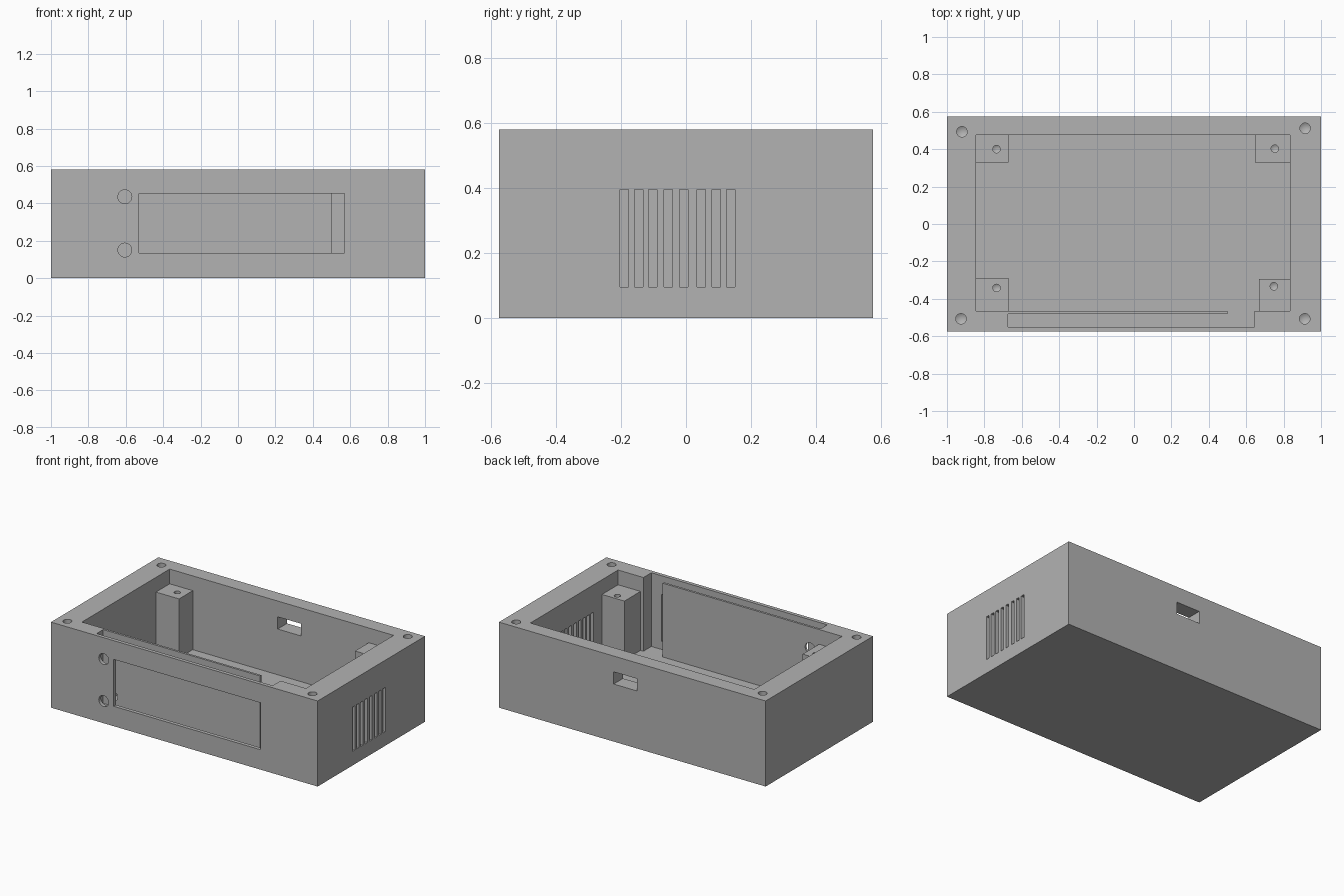
import bpy
import bmesh
from math import radians
from mathutils import Matrix, Vector

old = bpy.data.objects.get("Cube")
if old:
    bpy.data.objects.remove(old, do_unlink=True)

W, D, H = 1.0, 0.575, 0.58      # half width, half depth, height
FLOOR, POST_TOP = 0.08, 0.48

grey = bpy.data.materials.new("grey_plastic")
grey.use_nodes = True
grey.diffuse_color = (0.45, 0.45, 0.45, 1)
grey.node_tree.nodes["Principled BSDF"].inputs["Base Color"].default_value = grey.diffuse_color


def finish(name, bm):
    bmesh.ops.recalc_face_normals(bm, faces=bm.faces)
    mesh = bpy.data.meshes.new(name)
    bm.to_mesh(mesh)
    bm.free()
    mesh.materials.append(grey)
    obj = bpy.data.objects.new(name, mesh)
    bpy.context.collection.objects.link(obj)
    return obj


def box(name, x, y, z):
    bm = bmesh.new()
    size = Matrix.Diagonal((x[1] - x[0], y[1] - y[0], z[1] - z[0], 1))
    mid = Vector((sum(x) / 2, sum(y) / 2, sum(z) / 2))
    bmesh.ops.create_cube(bm, size=1, matrix=Matrix.Translation(mid) @ size)
    return finish(name, bm)


def prism(name, outline, z0, z1):
    bm = bmesh.new()
    face = bm.faces.new([bm.verts.new((x, y, z0)) for x, y in outline])
    top = bmesh.ops.extrude_face_region(bm, geom=[face])["geom"]
    verts = [v for v in top if isinstance(v, bmesh.types.BMVert)]
    bmesh.ops.translate(bm, verts=verts, vec=(0, 0, z1 - z0))
    return finish(name, bm)


def drill(name, x, y, top, radius, depth):
    """Blind hole cutter with a pointed tip."""
    bm = bmesh.new()
    ends = bmesh.ops.create_cone(
        bm, cap_ends=True, segments=32, radius1=radius, radius2=radius, depth=depth,
        matrix=Matrix.Translation((x, y, top + 0.02 - depth / 2)))["verts"]
    bottom = min(bm.faces, key=lambda f: f.calc_center_median().z)
    tip = bmesh.ops.poke(bm, faces=[bottom])["verts"][0]
    tip.co.z -= radius * 0.6
    return finish(name, bm)


def cut(target, cutter):
    mod = target.modifiers.new("cut", 'BOOLEAN')
    mod.operation, mod.solver, mod.object = 'DIFFERENCE', 'EXACT', cutter
    bpy.context.view_layer.update()
    result = bpy.data.meshes.new_from_object(
        target.evaluated_get(bpy.context.evaluated_depsgraph_get()))
    target.modifiers.clear()
    target.data = result
    bpy.data.objects.remove(cutter, do_unlink=True)


# Case body, hollowed by the main bay joined to the display slot in the front wall
case = box("case_body", (-W, W), (-D, D), (0, H))
bay = [(-0.845, 0.475), (-0.845, -0.465), (0.50, -0.465), (0.50, -0.48),
       (-0.675, -0.48), (-0.675, -0.55), (0.645, -0.55), (0.645, -0.465),
       (0.835, -0.465), (0.835, 0.475)]
cut(case, prism("bay_cutter", bay, FLOOR, H + 0.1))

# Display window in the thin front skin
cut(case, box("window_cutter", (-0.53, 0.57), (-D - 0.1, -0.52), (0.135, 0.453)))

# Two round button holes through the front wall
for z in (0.15, 0.435):
    bm = bmesh.new()
    bmesh.ops.create_cone(
        bm, cap_ends=True, segments=32, radius1=0.037, radius2=0.037, depth=0.3,
        matrix=Matrix.Translation((-0.605, -0.55, z)) @ Matrix.Rotation(radians(90), 4, 'X'))
    cut(case, finish("button_cutter", bm))

# Cable port in the back wall
cut(case, box("port_cutter", (-0.035, 0.14), (0.42, D + 0.1), (0.39, 0.473)))

# Vent slots in one end wall
for y in (-0.19, -0.146, -0.102, -0.054, -0.007, 0.047, 0.093, 0.138):
    cut(case, box("vent_cutter", (0.8, W + 0.1), (y - 0.013, y + 0.013), (0.095, 0.395)))

# Lid screw holes in the rim
for x, y in ((-0.92, 0.493), (0.915, 0.512), (-0.925, -0.507), (0.913, -0.507)):
    cut(case, drill("rim_drill", x, y, H, 0.028, 0.25))

# Corner posts, each with a screw hole
posts = {
    "back_right_post": ((-0.845, -0.672), (0.328, 0.475), (-0.735, 0.40)),
    "back_left_post": ((0.648, 0.835), (0.328, 0.475), (0.753, 0.403)),
    "front_right_post": ((-0.845, -0.672), (-0.465, -0.29), (-0.735, -0.342)),
    "front_left_post": ((0.667, 0.835), (-0.465, -0.293), (0.748, -0.333)),
}
parts = [case]
for name, (xs, ys, hole) in posts.items():
    post = box(name, xs, ys, (FLOOR, POST_TOP))
    cut(post, drill("post_drill", *hole, POST_TOP, 0.02, 0.2))
    parts.append(post)

# Smooth the round holes, keep every edge sharp
bpy.ops.object.select_all(action='DESELECT')
for part in parts:
    part.select_set(True)
bpy.context.view_layer.objects.active = case
bpy.ops.object.shade_smooth_by_angle(angle=radians(30))
